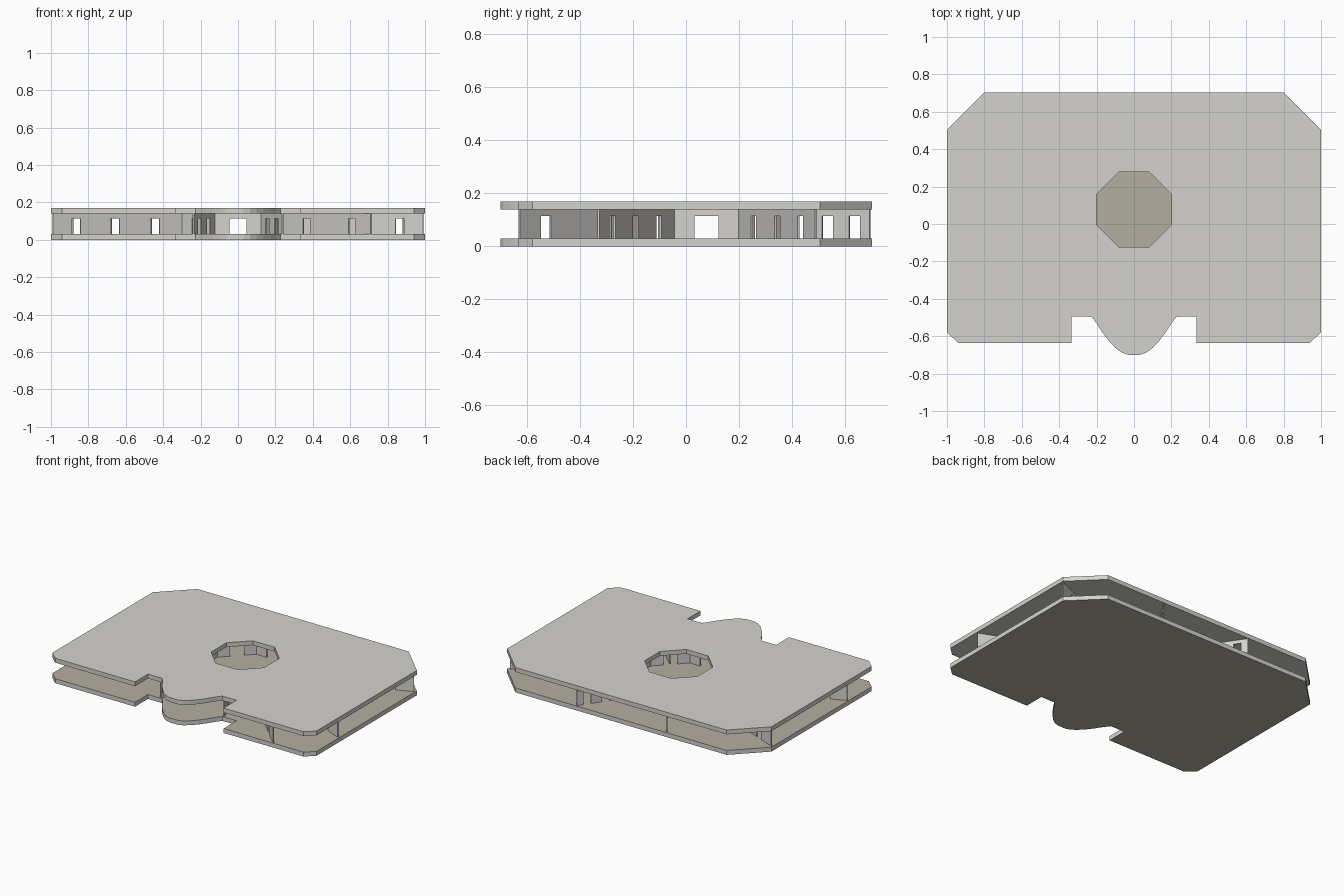
import bpy
import bmesh
import math
from mathutils import Vector

cube = bpy.data.objects.get("Cube")
if cube:
    bpy.data.objects.remove(cube, do_unlink=True)

PLATE, TOP, HEADER = 0.03, 0.17, 0.115   # plate thickness, overall height, window head
THICK = 0.008                            # wall thickness
CENTRE = Vector((0, 0.078))


def material(name, rgb):
    m = bpy.data.materials.new(name)
    m.use_nodes = True
    m.diffuse_color = (*rgb, 1)
    m.node_tree.nodes["Principled BSDF"].inputs["Base Color"].default_value = (*rgb, 1)
    return m


grey = material("warm grey", (0.66, 0.65, 0.62))
tan = material("floor tan", (0.46, 0.43, 0.365))


def slab(name, loops, place, depth, mats):
    """Fill flat outlines (later loops are holes) and extrude them along depth."""
    bm = bmesh.new()
    edges = []
    for loop in loops:
        vs = [bm.verts.new(place(*p)) for p in loop]
        edges += [bm.edges.new((a, b)) for a, b in zip(vs, vs[1:] + vs[:1])]
    bmesh.ops.triangle_fill(bm, use_beauty=True, edges=edges)
    out = bmesh.ops.extrude_face_region(bm, geom=bm.faces[:], use_keep_orig=True)
    moved = [g for g in out["geom"] if isinstance(g, bmesh.types.BMVert)]
    bmesh.ops.translate(bm, verts=moved, vec=depth)
    bmesh.ops.recalc_face_normals(bm, faces=bm.faces[:])
    if len(mats) > 1:
        for f in bm.faces:
            f.material_index = int(abs(f.normal.z) > 0.5)
    mesh = bpy.data.meshes.new(name)
    bm.to_mesh(mesh)
    bm.free()
    for m in mats:
        mesh.materials.append(m)
    ob = bpy.data.objects.new(name, mesh)
    bpy.context.collection.objects.link(ob)
    return ob


def octagon(apothem):
    r = apothem / math.cos(math.pi / 8)
    return [CENTRE + Vector((math.cos(a), math.sin(a))) * r
            for a in (math.pi / 8 + i * math.pi / 4 for i in range(8))]


# Plate outline: right half mirrored, with notches around a rounded front tab
half = [(0.03, -0.7), (0.065, -0.688), (0.1, -0.662), (0.135, -0.625), (0.17, -0.578),
        (0.2, -0.532), (0.228, -0.495), (0.335, -0.495), (0.335, -0.635),
        (0.94, -0.635), (1, -0.58), (1, 0.505), (0.8, 0.703)]
outline = half + [(-x, y) for x, y in reversed(half)]

slab("bottom_plate", [outline], lambda x, y: (x, y, 0), (0, 0, PLATE), [grey, tan])
slab("top_plate", [outline, octagon(0.2)], lambda x, y: (x, y, TOP - PLATE),
     (0, 0, PLATE), [grey])


def wall(name, start, end, windows, width=0.05):
    """Upright wall between the plates; windows are fractions along its length."""
    a, b = Vector(start), Vector(end)
    length = (b - a).length
    d = (b - a) / length
    n = Vector((-d.y, d.x)) * THICK
    profile = [(0, TOP - PLATE), (0, PLATE)]
    for f in windows:
        lo, hi = f * length - width / 2, f * length + width / 2
        profile += [(lo, PLATE), (lo, HEADER), (hi, HEADER), (hi, PLATE)]
    profile += [(length, PLATE), (length, TOP - PLATE)]
    origin = a - n / 2
    slab(name, [profile], lambda s, z: (*(origin + d * s), z), (n.x, n.y, 0), [grey])


# Central octagonal ring, one wide window per side
ring = octagon(0.3)
for i in range(8):
    wall(f"ring_wall_{i + 1}", ring[i - 1], ring[i], [0.5], 0.09)

# Radiating walls in mirrored pairs
for side, s in (("left", 1), ("right", -1)):
    wall(f"{side}_rear_side_wall", (s * 0.3, 0.2), (s * 0.99, 0.49), [0.2, 0.51, 0.81])
    wall(f"{side}_front_side_wall", (s * 0.3, -0.047), (s * 0.99, -0.33), [0.21, 0.52, 0.82])
    wall(f"{side}_back_wall", (s * 0.125, 0.378), (s * 0.34, 0.695), [0.22, 0.5, 0.82])
    wall(f"{side}_tab_wall", (s * 0.125, -0.222), (s * 0.24, -0.495), [0.3, 0.72])

# Single diagonal wall to the front edge
wall("left_front_diagonal_wall", (0.215, -0.135), (0.71, -0.63), [0.31, 0.8], 0.052)
